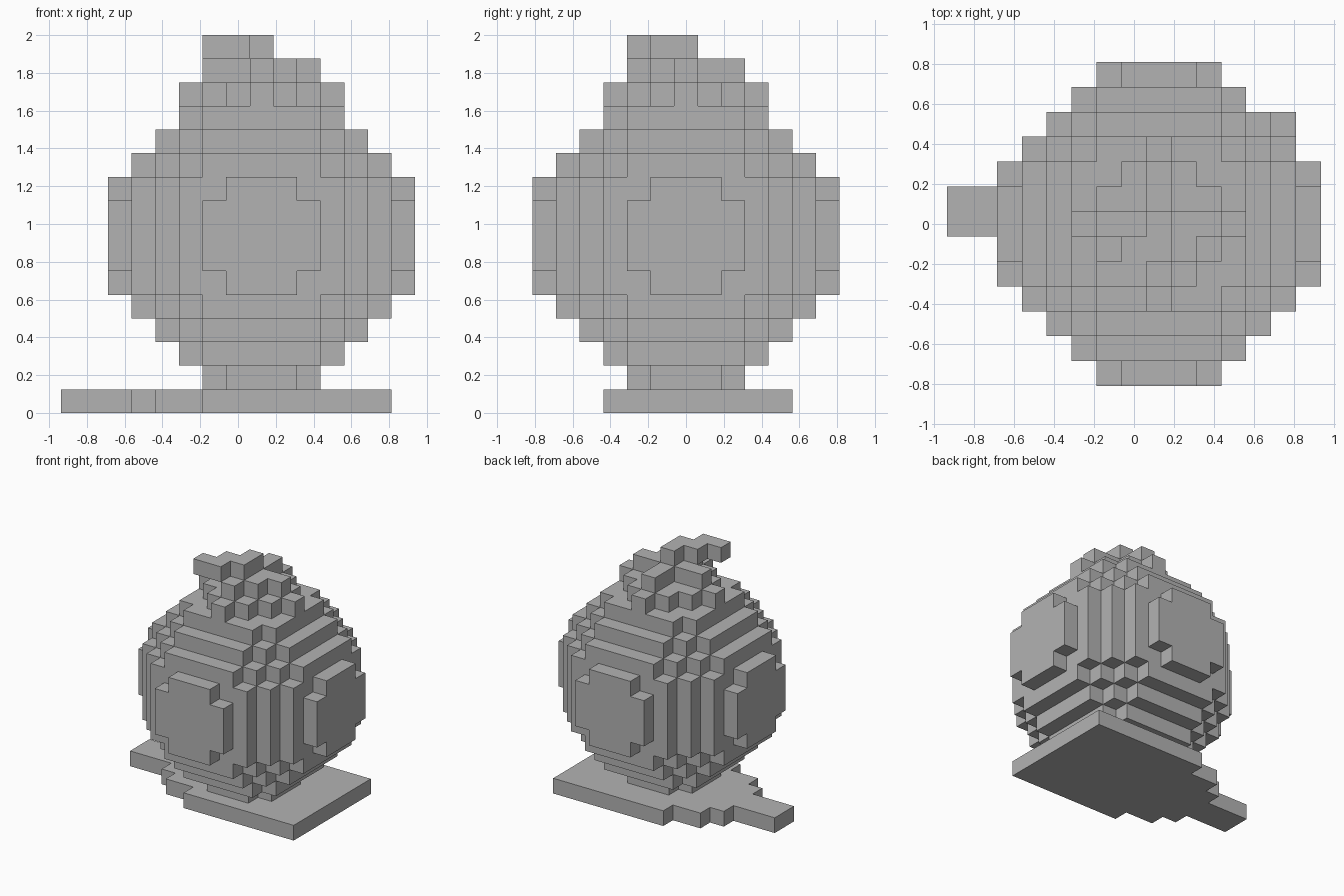
import bpy, bmesh, math
from mathutils import Vector

cube = bpy.data.objects.get("Cube")
if cube:
    bpy.data.objects.remove(cube, do_unlink=True)

V = 0.125                             # block size
ORIGIN = Vector((0.125, 0, 0.0625))   # middle of block (0, 0, 0)

grey = bpy.data.materials.new("plain grey")
grey.use_nodes = True
colour = (0.45, 0.45, 0.45, 1)
grey.diffuse_color = colour
grey.node_tree.nodes["Principled BSDF"].inputs["Base Color"].default_value = colour


def box(i0, i1, j0, j1, k):
    """Blocks of one layer, ends included."""
    return {(i, j, k) for i in range(i0, i1 + 1) for j in range(j0, j1 + 1)}


def build(name, cells):
    """Outer skin of a set of blocks, with flat areas merged."""
    bm = bmesh.new()
    for cell in cells:
        for axis in range(3):
            for side in (-1, 1):
                near = list(cell)
                near[axis] += side
                if tuple(near) in cells:
                    continue
                n, a = Vector(), Vector()
                n[axis] = side
                a[(axis + 1) % 3] = 1
                b = n.cross(a)
                mid = Vector(cell) + n / 2
                corners = [mid + (s * a + t * b) / 2
                           for s, t in ((-1, -1), (1, -1), (1, 1), (-1, 1))]
                bm.faces.new([bm.verts.new(ORIGIN + c * V) for c in corners])
    bmesh.ops.remove_doubles(bm, verts=bm.verts, dist=V / 100)
    bmesh.ops.dissolve_limit(bm, angle_limit=math.radians(1),
                             verts=bm.verts, edges=bm.edges)
    mesh = bpy.data.meshes.new(name)
    bm.to_mesh(mesh)
    bm.free()
    mesh.materials.append(grey)
    obj = bpy.data.objects.new(name, mesh)
    bpy.context.collection.objects.link(obj)
    return obj


# Round body: a ball of blocks with wide flat caps on its six sides
MID = 7
R = range(-6, 7)
body = set()
for i in R:
    for j in R:
        for k in R:
            d = i * i + j * j + k * k
            if d <= 40 or (d == 41 and 6 in (abs(i), abs(j), abs(k))):
                body.add((i, j, k + MID))
build("round_body", body)

# Crown: four drooping leaves around the top
crown = box(-2, 2, 0, 0, 14) | box(0, 0, -2, 2, 14) | {(1, -1, 14)}
crown |= {(3, 0, 13), (-3, 0, 13), (0, 3, 13), (0, -3, 13)}
build("leaf_crown", crown)

# Stem: a zigzag on top of the crown
build("bent_stem", {(0, 0, 15), (0, -1, 15), (-1, -1, 15), (-1, -2, 15), (-2, -2, 15)})

# Base: a square plate narrowing to a tail
base = box(-2, 5, -3, 4, 0) | box(-4, -3, -2, 3, 0)
base |= box(-5, -5, -1, 2, 0) | box(-8, -6, 0, 1, 0)
build("base_plate", base)
